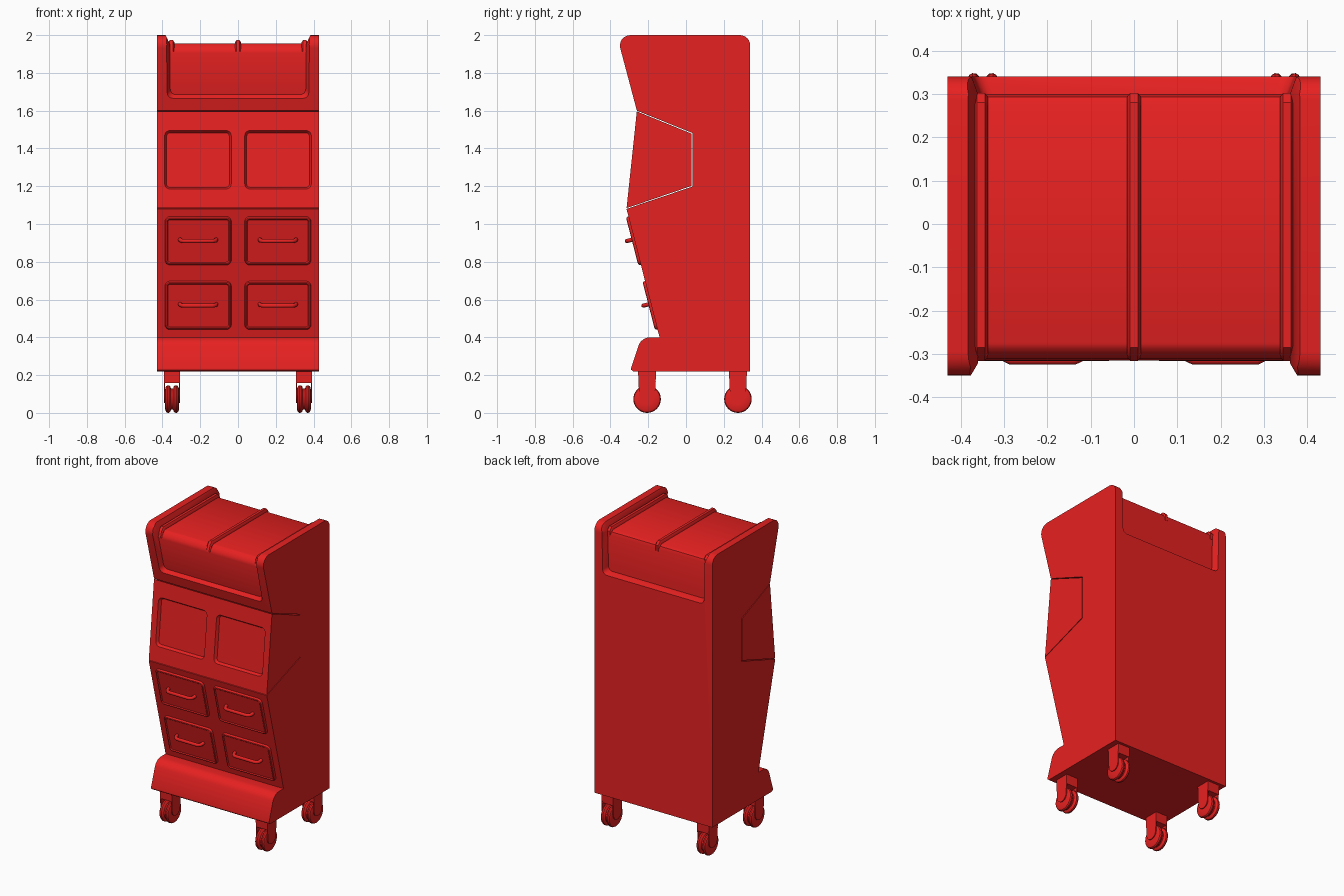
import bpy, bmesh, math
from mathutils import Matrix, Vector

if "Cube" in bpy.data.objects:
    bpy.data.objects.remove(bpy.data.objects["Cube"])

red = bpy.data.materials.new("red_paint")
red.diffuse_color = (0.8, 0.015, 0.015, 1)
red.use_nodes = True
red.node_tree.nodes["Principled BSDF"].inputs["Base Color"].default_value = red.diffuse_color


def finish(name, bm, angle=35):
    bmesh.ops.recalc_face_normals(bm, faces=bm.faces[:])
    me = bpy.data.meshes.new(name)
    bm.to_mesh(me)
    bm.free()
    me.materials.append(red)
    ob = bpy.data.objects.new(name, me)
    bpy.context.collection.objects.link(ob)
    smooth(ob, angle)
    return ob


def smooth(ob, angle=35):
    bpy.ops.object.select_all(action='DESELECT')
    ob.select_set(True)
    bpy.context.view_layer.objects.active = ob
    bpy.ops.object.shade_smooth_by_angle(angle=math.radians(angle))


def loft(name, rings, closed=False):
    """Skin equal-length rings of 3D points; cap the ends unless closed."""
    bm = bmesh.new()
    vs = [[bm.verts.new(p) for p in r] for r in rings]
    pairs = list(zip(vs, vs[1:])) + ([(vs[-1], vs[0])] if closed else [])
    for a, b in pairs:
        for i in range(len(a)):
            j = (i + 1) % len(a)
            bm.faces.new((a[i], a[j], b[j], b[i]))
    if not closed:
        bm.faces.new(vs[0])
        bm.faces.new(vs[-1])
    return finish(name, bm)


def prism(name, prof, x0, x1):
    return loft(name, [[(x, y, z) for y, z in prof] for x in (x0, x1)])


def arc(cy, cz, r, a0, a1, n=6):
    return [(cy + r * math.cos(math.radians(a0 + (a1 - a0) * i / n)),
             cz + r * math.sin(math.radians(a0 + (a1 - a0) * i / n))) for i in range(n + 1)]


def rounded_panel(name, mat, hw, hh, r, levels):
    """Rounded rectangle lofted through (inset, height) levels."""
    rings = []
    for inset, h in levels:
        w, t, q = hw - inset, hh - inset, max(r - inset, 0.006)
        ring = (arc(w - q, t - q, q, 0, 90, 5) + arc(q - w, t - q, q, 90, 180, 5)
                + arc(q - w, q - t, q, 180, 270, 5) + arc(w - q, q - t, q, 270, 360, 5))
        rings.append([mat @ Vector((x, y, h)) for x, y in ring])
    return loft(name, rings)


def cut(ob, cutter):
    m = ob.modifiers.new("cut", 'BOOLEAN')
    m.operation, m.solver, m.object = 'DIFFERENCE', 'EXACT', cutter
    bpy.context.view_layer.objects.active = ob
    bpy.ops.object.modifier_apply(modifier=m.name)
    bpy.data.objects.remove(cutter)
    smooth(ob)


def face_frame(x, z, low, high):
    """Frame on the sloped front face: x across, y up the slope, z outward."""
    t = (z - low[1]) / (high[1] - low[1])
    up = Vector((0, high[0] - low[0], high[1] - low[1])).normalized()
    n = Vector((1, 0, 0)).cross(up)
    m = Matrix((Vector((1, 0, 0)), up, n)).transposed().to_4x4()
    m.translation = (x, low[0] + t * (high[0] - low[0]), z)
    return m


W = 0.43
foot, chin, brow = (-0.14, 0.40), (-0.315, 1.08), (-0.26, 1.60)

# Cabinet body, with a notch for the screen housing
body = prism("cabinet_body", [(-0.28, 0.22), (0.34, 0.22)] + arc(0.285, 1.945, 0.055, 0, 90)
             + arc(-0.295, 1.945, 0.055, 90, 195)
             + [brow, (0.034, 1.482), (0.034, 1.198), chin, foot]
             + arc(-0.19, 0.335, 0.065, 90, 160) + [(-0.29, 0.24), (-0.29, 0.228)], -W, W)

# Top opening between the side panels, flared at front, back and top
rings = []
for y0, w, floor, shear in ((-0.36, 0.405, 1.63, 0.273), (-0.279, 0.375, 1.665, 0.273),
                            (-0.245, 0.355, 1.69, 0.273), (0.30, 0.355, 1.69, 0),
                            (0.341, 0.37, 1.675, 0), (0.40, 0.40, 1.65, 0)):
    half = arc(w - 0.03, floor + 0.03, 0.03, -90, 0, 5) + [(w + 0.005, 1.95), (w + 0.028, 2.0), (w + 0.028, 2.1)]
    ring = half + [(-x, z) for x, z in reversed(half)]
    rings.append([(x, y0 - (z - 1.67) * shear, z) for x, z in ring])
cut(body, loft("opening_cutter", rings))

# Top bin and its lid ribs
prism("top_bin", [(-0.245, 1.64), (-0.311, 1.905), (-0.306, 1.925), (-0.288, 1.95), (-0.275, 1.955),
                  (0.275, 1.955), (0.293, 1.945), (0.30, 1.925), (0.30, 1.64)], -0.37, 0.37)
for x, name in ((-0.353, "left_lid_rib"), (0, "middle_lid_rib"), (0.353, "right_lid_rib")):
    prof = [(-0.316, 1.912), (-0.305, 1.95), (-0.285, 1.973), (0.28, 1.973), (0.302, 1.95), (0.302, 1.912)]
    low = [(y * 0.97, min(z, 1.962)) for y, z in prof]
    loft(name, [[(x + dx, y, z) for y, z in p]
                for dx, p in ((-0.016, low), (-0.009, prof), (0.009, prof), (0.016, low))])

# Screen housing with two recessed screens
housing = prism("screen_housing", [(-0.2605, 1.596), (0.03, 1.478), (0.03, 1.202), (-0.3145, 1.084)], -W, W)
for s in (-1, 1):
    cut(housing, rounded_panel("screen_cutter", face_frame(s * 0.212, 1.34, chin, brow), 0.178, 0.157, 0.03,
                               [(-0.004, 0.02), (0, 0.002), (0.004, -0.004), (0.012, -0.018)]))

# Drawers with bar handles
for row, z, hz in (("upper", 0.912, 0.92), ("lower", 0.57, 0.578)):
    for s, side in ((-1, "left"), (1, "right")):
        rounded_panel(f"{row}_{side}_drawer", face_frame(s * 0.211, z, foot, chin), 0.176, 0.132, 0.028,
                      [(0, -0.02), (0, 0.006), (0.004, 0.012), (0.010, 0.014), (0.016, 0.009)])
        cu = bpy.data.curves.new("handle_path", 'CURVE')
        cu.dimensions, cu.bevel_depth, cu.bevel_resolution, cu.use_fill_caps = '3D', 0.011, 3, True
        sp = cu.splines.new('POLY')
        half = [(0.096, 0.0), (0.095, 0.02), (0.088, 0.034), (0.074, 0.041)]
        path = [(-x, h) for x, h in half] + half[::-1]
        sp.points.add(len(path) - 1)
        for p, (x, h) in zip(sp.points, path):
            p.co = (x, 0, h, 1)
        ob = bpy.data.objects.new(f"{row}_{side}_handle", cu)
        cu.materials.append(red)
        bpy.context.collection.objects.link(ob)
        ob.matrix_world = face_frame(s * 0.211, hz, foot, chin)
        bpy.ops.object.select_all(action='DESELECT')
        ob.select_set(True)
        bpy.context.view_layer.objects.active = ob
        bpy.ops.object.convert(target='MESH')
        smooth(ob, 45)

# Casters: mounting block, two fork cheeks, twin-tread wheel
for s, side in ((-1, "left"), (1, "right")):
    for cy, end in ((-0.206, "front"), (0.275, "back")):
        cx, cz, n = s * 0.349, 0.079, f"{end}_{side}"
        prism(n + "_caster_block", [(cy - 0.048, 0.225), (cy + 0.048, 0.225), (cy + 0.045, 0.158),
                                    (cy - 0.045, 0.158)], cx - 0.043, cx + 0.043)
        cheek = [(cy - 0.046, 0.17)] + arc(cy, 0.095, 0.042, 180, 360, 10) + [(cy + 0.046, 0.17)]
        for d in (-1, 1):
            prism(n + "_caster_cheek", cheek, cx + d * 0.037, cx + d * 0.043)
        tread = [(-0.037, 0.03), (-0.036, 0.058), (-0.031, 0.069), (-0.024, 0.073), (-0.015, 0.072),
                 (-0.009, 0.066), (-0.006, 0.056)]
        tread += [(-x, r) for x, r in reversed(tread)]
        loft(n + "_caster_wheel", [[(cx + x, cy + r * math.cos(a), cz + r * math.sin(a))
                                    for a in [math.tau * k / 32 for k in range(32)]] for x, r in tread])
for ob in bpy.data.objects:
    if "wheel" in ob.name:
        ob.location.z -= 0.006  # rest the wheels on the floor
